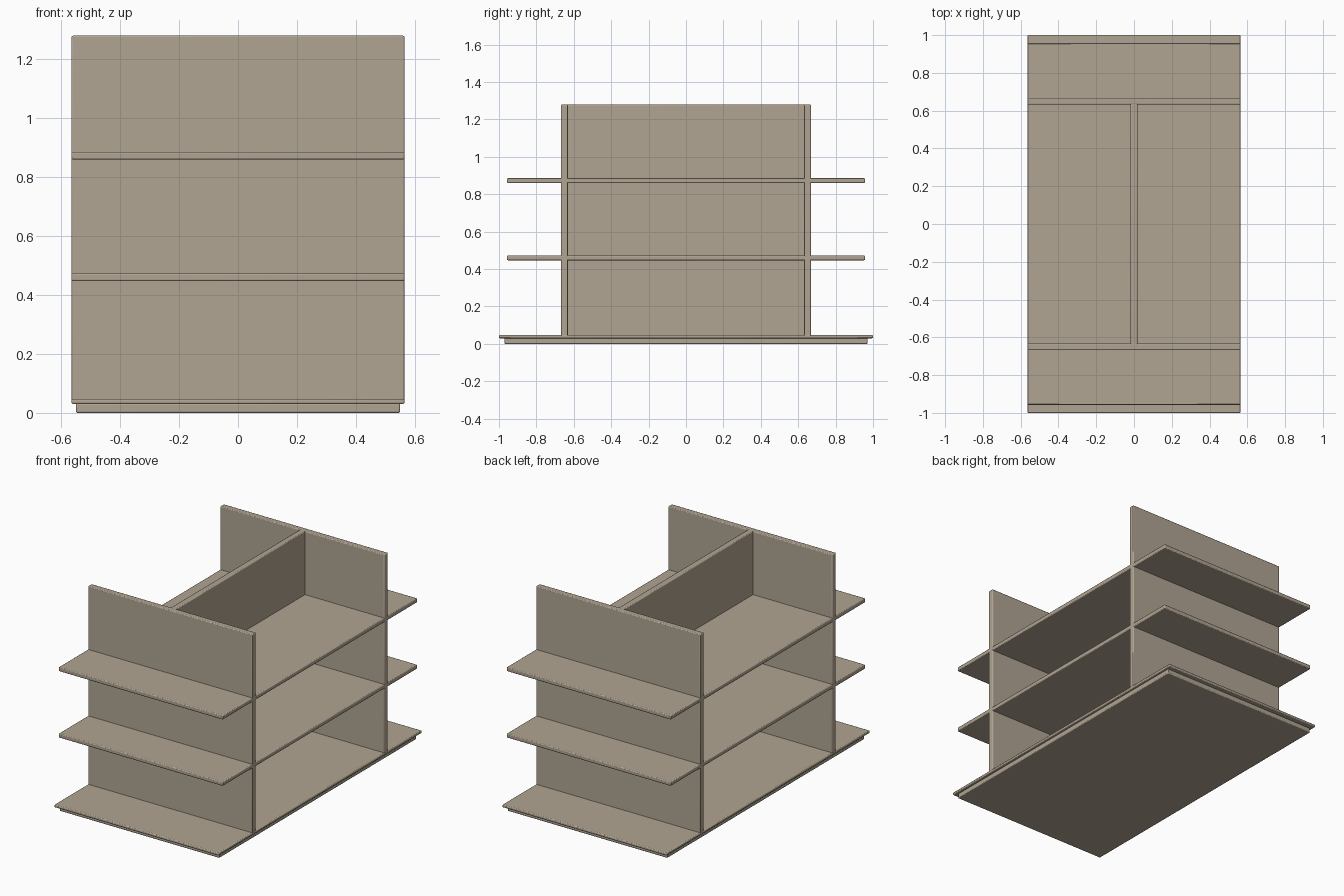
import bpy

cube = bpy.data.objects.get("Cube")
if cube:
    bpy.data.objects.remove(cube, do_unlink=True)

# Single painted-board colour
board = bpy.data.materials.new("warm_taupe_board")
board.use_nodes = True
colour = (0.44, 0.375, 0.29, 1)
board.diffuse_color = colour
board.node_tree.nodes["Principled BSDF"].inputs["Base Color"].default_value = colour


def panel(name, half_x, y_range, z_range, edge=0.005):
    """Board centred on x, with softly chamfered edges."""
    (y0, y1), (z0, z1) = y_range, z_range
    bpy.ops.mesh.primitive_cube_add(size=1, location=(0, (y0 + y1) / 2, (z0 + z1) / 2))
    obj = bpy.context.object
    obj.name = name
    obj.scale = (2 * half_x, y1 - y0, z1 - z0)
    bpy.ops.object.transform_apply(location=False, rotation=False, scale=True)
    obj.data.materials.append(board)
    bevel = obj.modifiers.new("soft_edges", "BEVEL")
    bevel.width = edge
    bevel.segments = 2
    bpy.ops.object.shade_smooth_by_angle()
    return obj


WIDTH = 0.565
BASE_TOP = 0.047
TOP = 1.28

# Recessed plinth and base board
panel("plinth", 0.55, (-0.97, 0.97), (0, 0.032))
panel("base_board", WIDTH, (-1, 1), (0.03, BASE_TOP))

# Upright end walls and the divider joining them
panel("front_wall", WIDTH, (-0.668, -0.632), (BASE_TOP - 0.006, TOP))
panel("back_wall", WIDTH, (0.632, 0.668), (BASE_TOP - 0.006, TOP))
panel("centre_divider", 0.019, (-0.64, 0.64), (BASE_TOP - 0.006, TOP))

# Shelves running through the walls
for name, z in (("lower_shelf", 0.447), ("upper_shelf", 0.86)):
    panel(name, WIDTH, (-0.957, 0.957), (z, z + 0.026))
